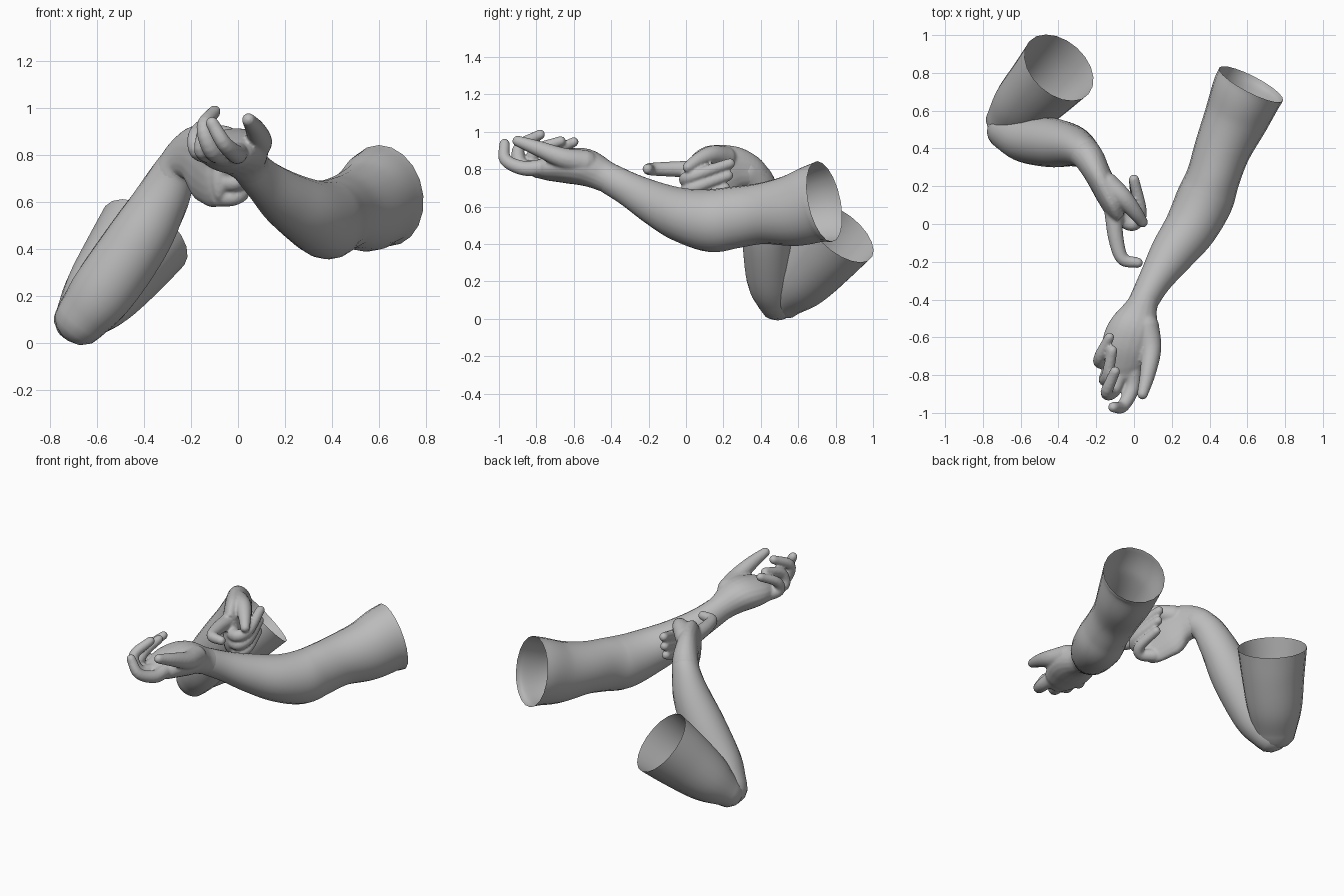
import bpy
import bmesh
import math
from mathutils import Vector

SIDES = 20

old_cube = bpy.data.objects.get("Cube")
if old_cube:
    bpy.data.objects.remove(old_cube, do_unlink=True)

clay = bpy.data.materials.new("clay_grey")
clay.use_nodes = True
clay.diffuse_color = (0.5, 0.5, 0.5, 1)
clay.node_tree.nodes["Principled BSDF"].inputs["Base Color"].default_value = (0.5, 0.5, 0.5, 1)


def catmull(p0, p1, p2, p3, t):
    """Smooth interpolation between two neighbouring stations."""
    return [0.5 * (2 * b + (c - a) * t + (2 * a - 5 * b + 4 * c - d) * t * t
                   + (3 * b - a - 3 * c + d) * t ** 3)
            for a, b, c, d in zip(p0, p1, p2, p3)]


def resample(stations, steps):
    first = [2 * a - b for a, b in zip(stations[0], stations[1])]
    last = [2 * a - b for a, b in zip(stations[-1], stations[-2])]
    pts = [first, *stations, last]
    out = []
    for i in range(1, len(pts) - 2):
        for s in range(steps):
            out.append(catmull(pts[i - 1], pts[i], pts[i + 1], pts[i + 2], s / steps))
    out.append(list(stations[-1]))
    return out


def loft(bm, stations, up=(0, 0, 1), open_start=False, steps=5):
    """Skin elliptical sections (x, y, z, half width, half depth) with round ends."""
    path = resample(stations, steps)
    centres = [Vector(p[:3]) for p in path]
    rings = []

    def add_ring(centre, tangent, width, depth):
        side = tangent.cross(Vector(up)).normalized()
        top = side.cross(tangent).normalized()
        angles = [2 * math.pi * k / SIDES for k in range(SIDES)]
        rings.append([bm.verts.new(centre + side * width * math.cos(a) + top * depth * math.sin(a))
                      for a in angles])

    def add_cap(index, tangent, sign):
        width, depth = path[index][3:]
        order = (1, 2, 3) if sign > 0 else (3, 2, 1)
        for k in order:
            a = k * math.pi / 7
            offset = tangent * sign * min(width, depth) * math.sin(a)
            add_ring(centres[index] + offset, tangent, width * math.cos(a), depth * math.cos(a))

    count = len(path)
    for i in range(count):
        tangent = (centres[min(i + 1, count - 1)] - centres[max(i - 1, 0)]).normalized()
        if i == 0 and not open_start:
            add_cap(0, tangent, -1)
        add_ring(centres[i], tangent, *path[i][3:])
        if i == count - 1:
            add_cap(i, tangent, 1)
    for r, s in zip(rings, rings[1:]):
        for k in range(SIDES):
            n = (k + 1) % SIDES
            bm.faces.new((r[k], s[k], s[n], r[n]))
    bm.faces.new(rings[-1][::-1])
    if not open_start:
        bm.faces.new(rings[0])


def finish(name, bm):
    mesh = bpy.data.meshes.new(name)
    bm.to_mesh(mesh)
    bm.free()
    mesh.materials.append(clay)
    for poly in mesh.polygons:
        poly.use_smooth = True
    obj = bpy.data.objects.new(name, mesh)
    bpy.context.collection.objects.link(obj)
    return obj


def limb(name, stations, open_start=False):
    bm = bmesh.new()
    loft(bm, stations, open_start=open_start)
    return finish(name, bm)


def hand(name, palm, digits):
    """Palm and digits fused into one soft skin."""
    bm = bmesh.new()
    loft(bm, palm)
    for points, base, tip in digits:
        last = len(points) - 1
        radii = [base + (tip - base) * i / last for i in range(last + 1)]
        loft(bm, [(*p, r, r) for p, r in zip(points, radii)], up=(0.35, 0.1, 0.93))
    obj = finish(name, bm)
    fuse = obj.modifiers.new("fuse", "REMESH")
    fuse.mode = "VOXEL"
    fuse.voxel_size = 0.008
    fuse.use_smooth_shade = True
    soften = obj.modifiers.new("soften", "SMOOTH")
    soften.factor = 0.5
    soften.iterations = 4
    return obj


# Left arm: open sleeve end, elbow, forearm and wrist
limb("left_arm", [
    (0.62, 0.74, 0.627, 0.19, 0.22),
    (0.595, 0.69, 0.615, 0.187, 0.21),
    (0.545, 0.57, 0.58, 0.172, 0.193),
    (0.47, 0.4, 0.562, 0.15, 0.163),
    (0.42, 0.25, 0.54, 0.142, 0.165),
    (0.375, 0.13, 0.525, 0.152, 0.168),
    (0.3, -0.02, 0.555, 0.14, 0.145),
    (0.2, -0.16, 0.615, 0.118, 0.118),
    (0.11, -0.3, 0.69, 0.088, 0.092),
    (0.05, -0.41, 0.75, 0.077, 0.083),
    (0.02, -0.47, 0.78, 0.075, 0.075)], open_start=True)

# Left hand: palm up with curled fingers
hand("left_hand", [
    (0.07, -0.37, 0.73, 0.075, 0.08),
    (0.04, -0.44, 0.765, 0.085, 0.085),
    (0.005, -0.54, 0.81, 0.13, 0.1),
    (-0.03, -0.64, 0.815, 0.14, 0.092),
    (-0.05, -0.74, 0.805, 0.115, 0.068),
    (-0.055, -0.79, 0.8, 0.085, 0.05)], [
    # thumb
    ([(0.065, -0.54, 0.835), (0.09, -0.66, 0.86), (0.073, -0.79, 0.91), (0.045, -0.9, 0.95)], 0.068, 0.029),
    # index finger
    ([(0, -0.76, 0.81), (-0.01, -0.87, 0.805), (-0.06, -0.965, 0.85), (-0.11, -0.97, 0.935)], 0.045, 0.028),
    # middle finger
    ([(-0.06, -0.76, 0.8), (-0.11, -0.88, 0.82), (-0.145, -0.89, 0.92), (-0.1, -0.78, 0.985)], 0.045, 0.027),
    # ring finger
    ([(-0.1, -0.72, 0.8), (-0.15, -0.82, 0.82), (-0.14, -0.8, 0.9), (-0.115, -0.67, 0.95)], 0.043, 0.027),
    # little finger
    ([(-0.12, -0.65, 0.8), (-0.175, -0.73, 0.82), (-0.18, -0.7, 0.89), (-0.13, -0.6, 0.945)], 0.041, 0.026)])

# Right upper arm: open sleeve end down to the elbow
limb("right_upper_arm", [
    (-0.397, 0.828, 0.457, 0.21, 0.21),
    (-0.485, 0.73, 0.337, 0.19, 0.19),
    (-0.59, 0.62, 0.2, 0.165, 0.155),
    (-0.67, 0.53, 0.1, 0.125, 0.1)], open_start=True)

# Right forearm: folded up from the elbow
limb("right_forearm", [
    (-0.67, 0.49, 0.1, 0.105, 0.115),
    (-0.575, 0.45, 0.22, 0.125, 0.138),
    (-0.43, 0.43, 0.43, 0.13, 0.137),
    (-0.33, 0.415, 0.6, 0.11, 0.117),
    (-0.265, 0.38, 0.73, 0.085, 0.097),
    (-0.22, 0.325, 0.79, 0.075, 0.085)])

# Right hand: gripping inwards over the other forearm
hand("right_hand", [
    (-0.28, 0.39, 0.7, 0.085, 0.09),
    (-0.24, 0.35, 0.775, 0.08, 0.092),
    (-0.19, 0.26, 0.8, 0.07, 0.125),
    (-0.14, 0.16, 0.765, 0.065, 0.17),
    (-0.1, 0.07, 0.715, 0.052, 0.145),
    (-0.08, 0.03, 0.71, 0.042, 0.11)], [
    # thumb
    ([(-0.14, 0.21, 0.86), (-0.06, 0.14, 0.875), (0, 0.07, 0.85), (0.045, 0.01, 0.81)], 0.062, 0.029),
    # index finger
    ([(-0.11, 0.06, 0.8), (-0.095, -0.08, 0.8), (-0.06, -0.185, 0.8), (0.02, -0.205, 0.8)], 0.047, 0.028),
    # middle finger
    ([(-0.09, 0.05, 0.745), (-0.01, 0, 0.745), (0.035, 0.06, 0.77), (0, 0.235, 0.83)], 0.044, 0.028),
    # ring finger
    ([(-0.09, 0.06, 0.685), (-0.01, 0.01, 0.685), (0.03, 0.07, 0.71), (0, 0.225, 0.765)], 0.044, 0.028),
    # little finger
    ([(-0.09, 0.08, 0.62), (-0.02, 0.04, 0.62), (0.02, 0.08, 0.645), (0, 0.21, 0.7)], 0.041, 0.027)])
